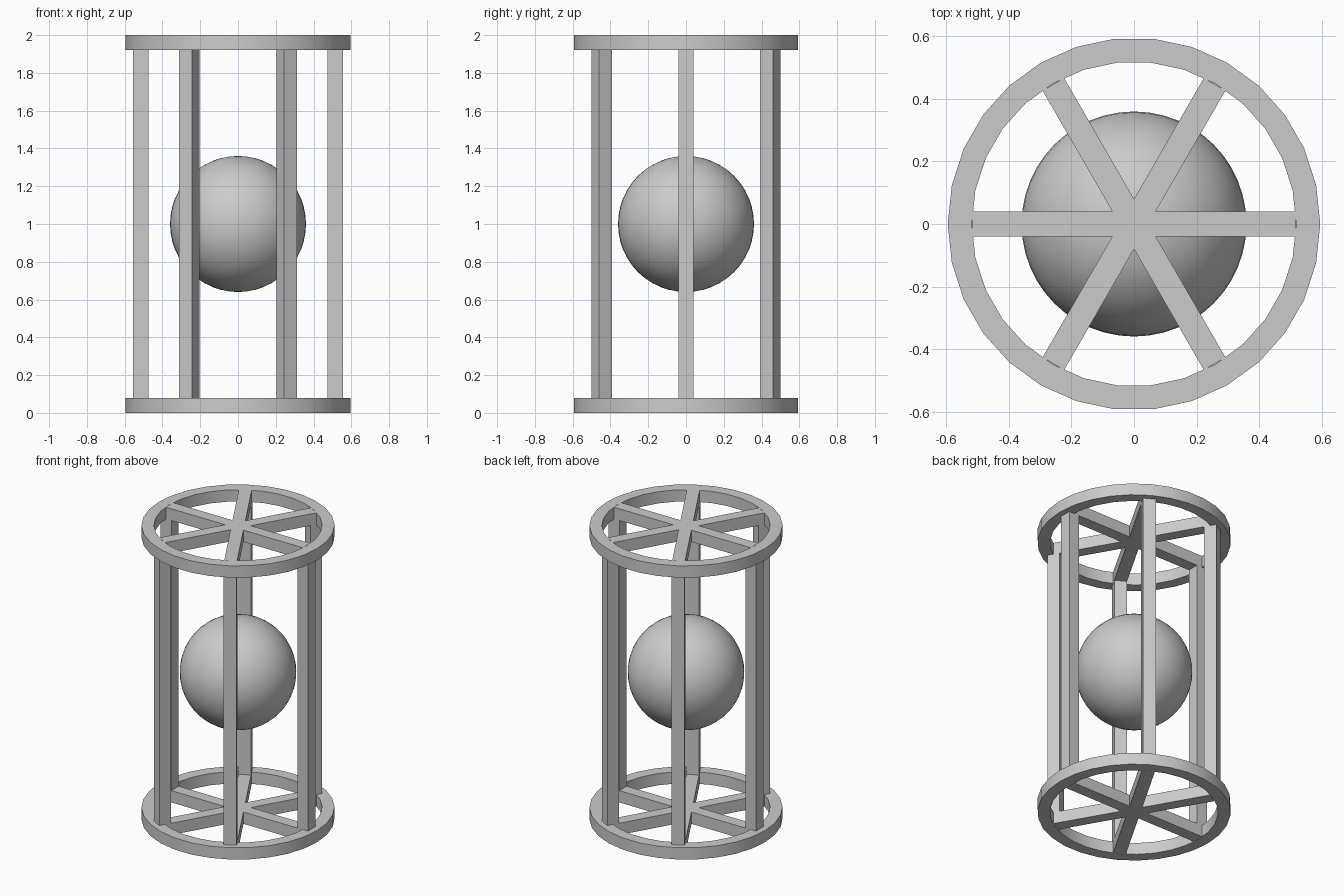
import bpy, bmesh, math
from mathutils import Matrix

if "Cube" in bpy.data.objects:
    bpy.data.objects.remove(bpy.data.objects["Cube"])

RING_OUT, RING_IN, SIDES = 0.596, 0.519, 30
BAR = 0.04            # half width of spokes and posts
THICK = 0.08          # ring thickness
SPOKE_END = 0.516
POST_R = 0.515
HEIGHT = 2.0

grey = bpy.data.materials.new("plain grey")
grey.diffuse_color = (0.6, 0.6, 0.6, 1)
grey.use_nodes = True
grey.node_tree.nodes["Principled BSDF"].inputs["Base Color"].default_value = grey.diffuse_color


def finish(name, bm, smooth=False):
    bmesh.ops.recalc_face_normals(bm, faces=bm.faces)
    mesh = bpy.data.meshes.new(name)
    bm.to_mesh(mesh)
    bm.free()
    mesh.materials.append(grey)
    obj = bpy.data.objects.new(name, mesh)
    bpy.context.collection.objects.link(obj)
    if smooth:
        bpy.ops.object.select_all(action='DESELECT')
        obj.select_set(True)
        bpy.context.view_layer.objects.active = obj
        bpy.ops.object.shade_smooth_by_angle(angle=math.radians(30))
    return obj


def ring(name, z):
    # square section swept round the axis
    bm = bmesh.new()
    section = [(RING_OUT, z), (RING_OUT, z + THICK), (RING_IN, z + THICK), (RING_IN, z)]
    loops = []
    for i in range(SIDES):
        a = math.tau * i / SIDES
        loops.append([bm.verts.new((r * math.cos(a), r * math.sin(a), h)) for r, h in section])
    for i in range(SIDES):
        p, q = loops[i], loops[(i + 1) % SIDES]
        for j in range(4):
            k = (j + 1) % 4
            bm.faces.new((p[j], q[j], q[k], p[k]))
    finish(name, bm, smooth=True)


def spokes(name, z):
    # six-armed star outline, extruded upward
    bm = bmesh.new()
    outline = []
    for i in range(6):
        a = math.tau * i / 6
        c, s = math.cos(a), math.sin(a)
        for x, y in ((SPOKE_END, -BAR), (SPOKE_END, BAR), (BAR * math.sqrt(3), BAR)):
            outline.append(bm.verts.new((x * c - y * s, x * s + y * c, z)))
    face = bm.faces.new(outline)
    res = bmesh.ops.extrude_face_region(bm, geom=[face])
    top = [v for v in res["geom"] if isinstance(v, bmesh.types.BMVert)]
    bmesh.ops.translate(bm, verts=top, vec=(0, 0, THICK))
    finish(name, bm)


# top and bottom wheels
for label, z in (("bottom", 0), ("top", HEIGHT - THICK)):
    ring(label + "_ring", z)
    spokes(label + "_spokes", z)

# six upright posts
for i in range(6):
    bm = bmesh.new()
    place = (Matrix.Rotation(math.tau * i / 6, 4, 'Z')
             @ Matrix.Translation((POST_R, 0, HEIGHT / 2))
             @ Matrix.Diagonal((2 * BAR, 2 * BAR, HEIGHT - 2 * THICK, 1)))
    bmesh.ops.create_cube(bm, size=1, matrix=place)
    finish(f"post_{i + 1}", bm)

# floating ball in the middle
bm = bmesh.new()
bmesh.ops.create_uvsphere(bm, u_segments=48, v_segments=24, radius=0.36,
                          matrix=Matrix.Translation((0, 0, HEIGHT / 2)))
finish("ball", bm, smooth=True)
